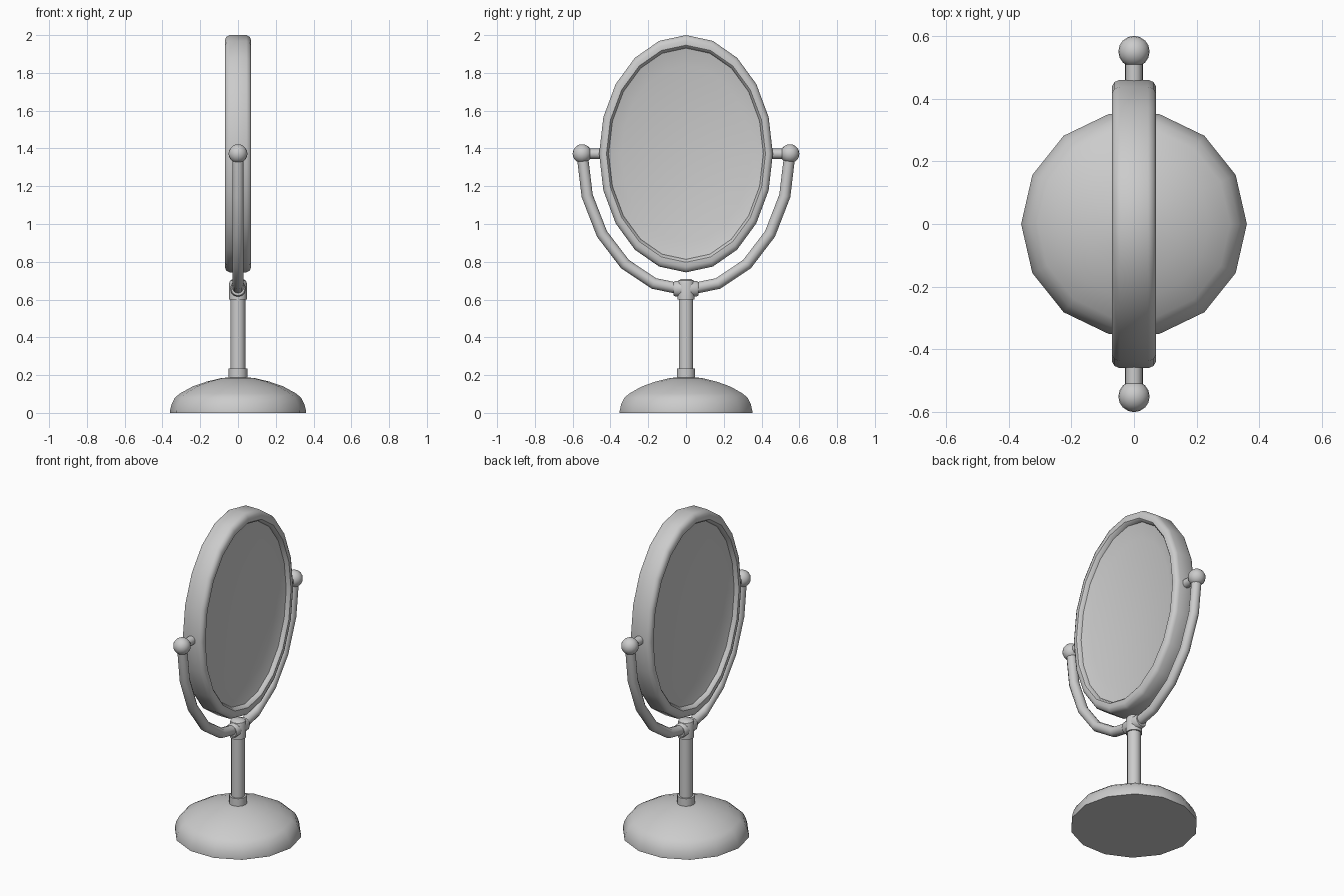
import bpy, bmesh
from math import sin, cos, pi, radians
from mathutils import Vector

if "Cube" in bpy.data.objects:
    bpy.data.objects.remove(bpy.data.objects["Cube"])

CZ = 1.372  # height of the pivot axis


def finish(name, bm, angle=40):
    bmesh.ops.recalc_face_normals(bm, faces=bm.faces[:])
    me = bpy.data.meshes.new(name)
    bm.to_mesh(me)
    bm.free()
    ob = bpy.data.objects.new(name, me)
    bpy.context.collection.objects.link(ob)
    bpy.ops.object.select_all(action='DESELECT')
    ob.select_set(True)
    bpy.context.view_layer.objects.active = ob
    bpy.ops.object.shade_smooth_by_angle(angle=radians(angle))
    return ob


def skin(name, rings, closed=False, angle=40):
    """Bridge equal-length rings of points; cap the ends unless closed."""
    bm = bmesh.new()
    vs = [[bm.verts.new(p) for p in r] for r in rings]
    n = len(vs[0])
    for a, b in zip(vs, vs[1:]):
        for i in range(n):
            j = (i + 1) % n
            bm.faces.new((a[i], a[j], b[j], b[i]))
    if not closed:
        bm.faces.new(vs[0])
        bm.faces.new(vs[-1])
    return finish(name, bm, angle)


def lathe(name, profile, n, axis='Z', origin=(0, 0, 0), angle=40):
    rings = []
    for r, h in profile:
        ring = []
        for i in range(n):
            c, s = r * cos(2 * pi * i / n), r * sin(2 * pi * i / n)
            p = (c, s, h) if axis == 'Z' else (c, h, s)
            ring.append(Vector(origin) + Vector(p))
        rings.append(ring)
    return skin(name, rings, angle=angle)


# Domed base
lathe('base', [(.36, 0), (.36, .012), (.352, .045), (.335, .08), (.307, .103),
               (.24, .14), (.165, .166), (.09, .184), (.03, .19)], 14)

# Collar, post and fork socket
lathe('base_collar', [(.05, .17), (.05, .235)], 14)
lathe('post', [(.039, .18), (.039, .64)], 14)
lathe('fork_socket', [(.047, .6), (.047, .685), (.042, .7), (.025, .71)], 14)
lathe('fork_sleeve', [(.036, -.065), (.042, -.055), (.042, .055), (.036, .065)],
      12, 'Y', (0, 0, .657))

# Half-elliptical fork
rings = []
for k in range(11):
    t = pi + pi * k / 10
    centre = Vector((0, .55 * cos(t), CZ + .722 * sin(t)))
    normal = Vector((0, cos(t) / .55, sin(t) / .722)).normalized()
    rings.append([centre + .03 * (normal * cos(a) + Vector((1, 0, 0)) * sin(a))
                  for a in (2 * pi * i / 10 for i in range(10))])
skin('fork', rings, angle=50)

# Pivot knobs and pins on both sides
for side, label in ((1, 'right'), (-1, 'left')):
    bm = bmesh.new()
    bmesh.ops.create_uvsphere(bm, u_segments=16, v_segments=10, radius=.05)
    finish('pivot_knob_' + label, bm).location = (0, side * .55, CZ)
    lathe('pivot_pin_' + label, [(.027, side * .43), (.027, side * .55)], 12,
          'Y', (0, 0, CZ))

# Oval frame with a dished mirror on each face
half = [(.745, .024), (.89, .045), (.9, .062), (.915, .07), (.955, .07),
        (.985, .062), (1, .045)]
section = half + [(f, -x) for f, x in reversed(half)]
skin('mirror_frame', [[(x, .46 * f * sin(2 * pi * i / 20),
                        CZ + .628 * f * cos(2 * pi * i / 20)) for i in range(20)]
                      for f, x in section], angle=40)
